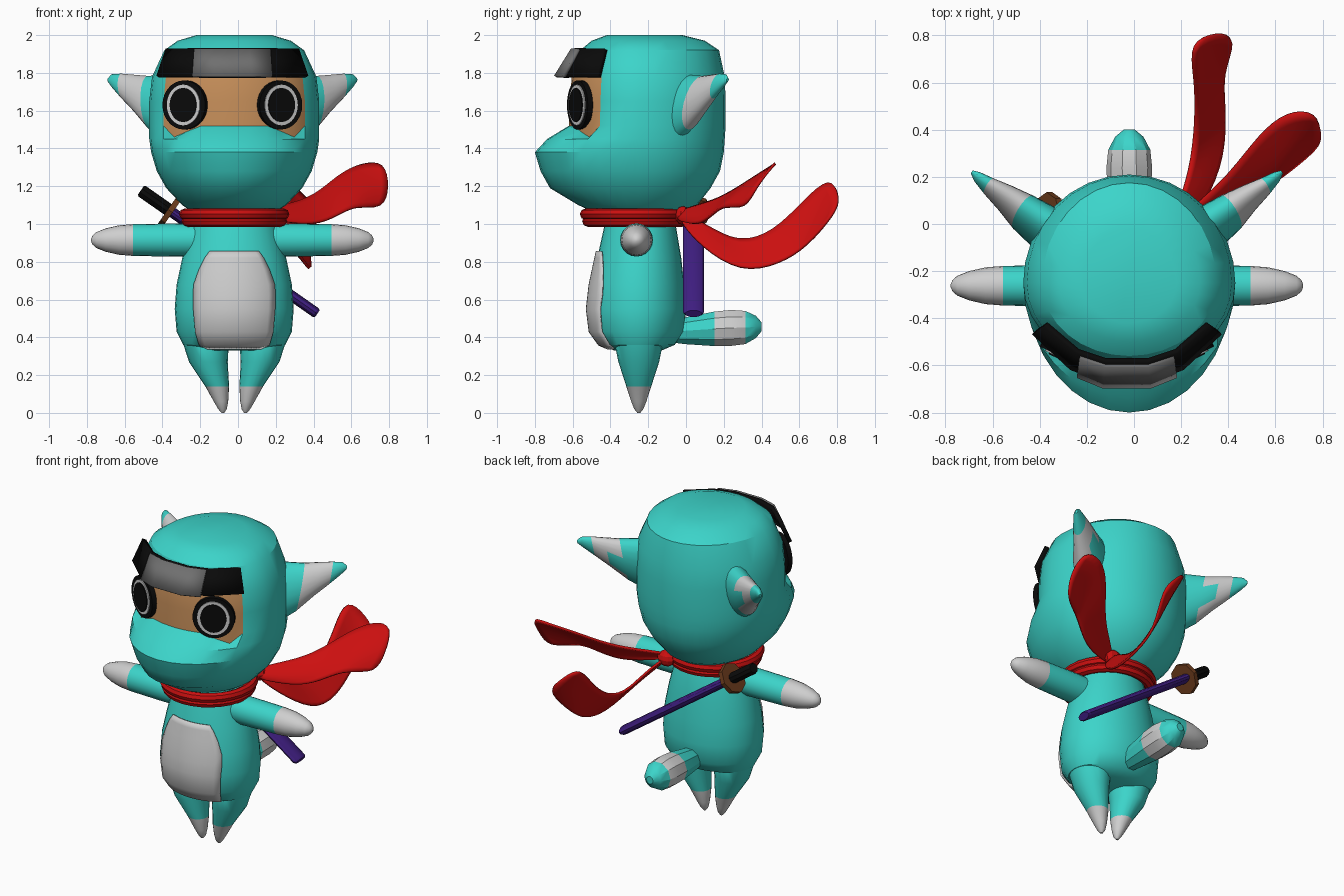
import bpy, bmesh, math
from mathutils import Vector, Matrix

if "Cube" in bpy.data.objects:
    bpy.data.objects.remove(bpy.data.objects["Cube"], do_unlink=True)

CX = -0.02      # centre line of head, body, legs and tail
CX2 = -0.03     # centre line of ears, arms and face details


def material(name, r, g, b):
    m = bpy.data.materials.new(name)
    m.use_nodes = True
    m.diffuse_color = (r, g, b, 1)
    bsdf = m.node_tree.nodes["Principled BSDF"]
    bsdf.inputs["Base Color"].default_value = (r, g, b, 1)
    bsdf.inputs["Roughness"].default_value = 0.6
    return m


TEAL = material("teal", 0.045, 0.66, 0.59)
PALE = material("pale grey", 0.62, 0.62, 0.62)
STEEL = material("steel grey", 0.16, 0.16, 0.16)
BLACK = material("black", 0.003, 0.003, 0.003)
TAN = material("tan", 0.56, 0.27, 0.10)
RED = material("red", 0.60, 0.005, 0.005)
PURPLE = material("purple", 0.05, 0.013, 0.22)
BROWN = material("brown", 0.15, 0.045, 0.012)


def build(name, verts, faces, mats, rule=None, angle=35):
    """Mesh object; rule(face centre) gives the material index."""
    me = bpy.data.meshes.new(name)
    me.from_pydata([tuple(v) for v in verts], [], faces)
    bm = bmesh.new()
    bm.from_mesh(me)
    bmesh.ops.recalc_face_normals(bm, faces=bm.faces[:])
    for f in bm.faces:
        f.material_index = rule(f.calc_center_median()) if rule else 0
    bm.to_mesh(me)
    bm.free()
    for m in mats:
        me.materials.append(m)
    ob = bpy.data.objects.new(name, me)
    bpy.context.collection.objects.link(ob)
    bpy.ops.object.select_all(action='DESELECT')
    ob.select_set(True)
    bpy.context.view_layer.objects.active = ob
    bpy.ops.object.shade_smooth_by_angle(angle=math.radians(angle))
    return ob


def loft(name, rings, mats, rule=None, angle=35):
    """Skin between closed rings, with flat caps."""
    n = len(rings[0])
    verts = [p for r in rings for p in r]
    faces = [(i * n + j, i * n + (j + 1) % n, (i + 1) * n + (j + 1) % n, (i + 1) * n + j)
             for i in range(len(rings) - 1) for j in range(n)]
    faces += [tuple(range(n)), tuple(range(len(verts) - n, len(verts)))]
    return build(name, verts, faces, mats, rule, angle)


def ellipse(c, u, v, n):
    c, u, v = Vector(c), Vector(u), Vector(v)
    return [c + u * math.cos(a) + v * math.sin(a)
            for a in (2 * math.pi * i / n for i in range(n))]


def egg(z, rx, yf, yb, ym, n):
    """Horizontal ring, half-ellipse in front of ym and another behind it."""
    pts = []
    for i in range(n):
        a = 2 * math.pi * i / n
        c = math.cos(a)
        pts.append(Vector((CX + rx * math.sin(a), ym + c * ((yf - ym) if c > 0 else (ym - yb) * -1 * -1), z)))
    return pts


# Head: z, half width, front y, back y
head_rows = [(1.05, .20, -.46, -.02), (1.10, .275, -.57, .06), (1.19, .36, -.72, .13),
             (1.28, .41, -.77, .18), (1.38, .44, -.80, .20), (1.45, .45, -.735, .205),
             (1.52, .45, -.62, .21), (1.65, .45, -.615, .21), (1.78, .435, -.605, .205),
             (1.92, .37, -.56, .175), (1.97, .30, -.50, .10), (2.0, .20, -.42, -.02)]
head_rings = [egg(z, rx, yf, yb, -.25, 32) for z, rx, yf, yb in head_rows]
for k, z in ((3, 1.49), (4, 1.46)):          # mask edge dips below each eye
    for i in (k, 32 - k):
        head_rings[6][i].z = z


def face_rule(c):
    return int(1.49 < c.z < 1.78 and c.y < -.25 and abs(c.x - CX) < .375)


loft("head", head_rings, [TEAL, TAN], face_rule, 30)

# Body
body_rows = [(.33, .20, -.38, -.13), (.36, .27, -.45, -.06), (.43, .305, -.50, -.01),
             (.55, .315, -.515, 0), (.68, .305, -.50, -.01), (.82, .275, -.47, -.025),
             (1.0, .225, -.43, -.055), (1.06, .20, -.41, -.08)]
loft("body", [egg(z, rx, yf, yb, -.25, 32) for z, rx, yf, yb in body_rows], [TEAL])

# Belly patch follows the body front
def body_y(dx, z):
    for (z0, r0, f0, _), (z1, r1, f1, _) in zip(body_rows, body_rows[1:]):
        if z0 <= z <= z1:
            t = (z - z0) / (z1 - z0)
            r, f = r0 + (r1 - r0) * t, f0 + (f1 - f0) * t
            return -.25 + (f + .25) * math.sqrt(max(0, 1 - (dx / r) ** 2))


rows = [(.34, .14), (.36, .185), (.43, .205), (.55, .215), (.62, .217), (.68, .213), (.76, .185), (.82, .155), (.855, .13)]
verts, W = [], 13
for z, w in rows:
    for i in range(W):
        dx = w * (2 * i / (W - 1) - 1)
        verts.append((CX + dx, body_y(dx, z) - .011, z))
faces = [(r * W + i, r * W + i + 1, (r + 1) * W + i + 1, (r + 1) * W + i)
         for r in range(len(rows) - 1) for i in range(W - 1)]
belly = build("belly_patch", verts, faces, [PALE])
mod = belly.modifiers.new("thickness", 'SOLIDIFY')
mod.thickness, mod.offset = .009, 0

for side, s in (("right", -1), ("left", 1)):
    # Arms: distance out, radius
    arm = [(.15, .088), (.30, .088), (.525, .084), (.60, .078), (.67, .062), (.72, .042), (.74, .024), (.748, .006)]
    loft(side + "_arm", [ellipse((CX2 + s * d, -.262, .915), (0, r, 0), (0, 0, r), 20) for d, r in arm],
         [TEAL, PALE], lambda c: int(abs(c.x - CX2) > .525))

    # Legs: distance out, z, radius
    leg = [(.13, .45, .10), (.15, .37, .128), (.137, .27, .108), (.09, .14, .066),
           (.07, .06, .04), (.062, .02, .024), (.06, 0, .008)]
    loft(side + "_leg", [ellipse((CX + s * d, -.25, z), (r * .95, 0, 0), (0, r, 0), 20) for d, z, r in leg],
         [TEAL, PALE], lambda c: int(c.z < .14))

    # Ears: distance out, y, z, half height, half thickness
    ear = [(.33, -.03, 1.60, .19, .095), (.44, .05, 1.642, .142, .078), (.515, .11, 1.69, .10, .056),
           (.585, .16, 1.73, .066, .037), (.635, .20, 1.757, .036, .022), (.657, .22, 1.762, .01, .008)]
    loft(side + "_ear", [ellipse((CX2 + s * d, y, z), (s * -.6 * t, .8 * t, 0),
                                 (s * .05 * h, .25 * h, h), 20) for d, y, z, h, t in ear],
         [TEAL, PALE], lambda c: int(.44 < abs(c.x - CX2) < .585))

    # Eyes: stacked oval discs turned with the face
    a = math.radians(26)
    out = Vector((s * math.sin(a), -math.cos(a), 0))
    across = Vector((math.cos(a), s * math.sin(a), 0))
    centre = Vector((CX2 + s * .257, -.575, 1.63))
    for part, mat, w, h, d in (("rim", BLACK, .126, .13, 0), ("ring", PALE, .097, .108, .006),
                               ("pupil", BLACK, .078, .09, .012)):
        loft(side + "_eye_" + part, [ellipse(centre + out * k, across * w, (0, 0, h), 28)
                                     for k in (-.03 if d == 0 else d - .006, d)], [mat])

# Tail: y, z, radius
tail = [(-.08, .43, .06), (0, .435, .075), (.15, .445, .096), (.24, .45, .10),
        (.315, .452, .092), (.37, .455, .062), (.40, .456, .025)]
loft("tail", [ellipse((CX, y, z), (r * .97, 0, 0), (0, 0, r), 10) for y, z, r in tail],
     [TEAL, PALE], lambda c: int(.15 < c.y < .315), 30)


# Headband and its metal plate: strips that flare forward at the bottom
def strip(name, top, bottom, mat, thick):
    pts = [(CX2 + x, y, 1.925) for x, y in top] + [(CX2 + x, y, 1.78) for x, y in bottom]
    n = len(top)
    ob = build(name, pts, [(i, i + 1, n + i + 1, n + i) for i in range(n - 1)], [mat])
    m = ob.modifiers.new("thickness", 'SOLIDIFY')
    m.thickness, m.offset = thick, 0


def mirrored(half):
    return [(-x, y) for x, y in half] + [(x, y) for x, y in reversed(half)]


strip("headband", mirrored([(.345, -.425), (.21, -.54), (.09, -.58)]),
      mirrored([(.395, -.46), (.235, -.61), (.10, -.66)]), BLACK, .025)
strip("headband_plate", mirrored([(.20, -.565), (.09, -.60)]),
      mirrored([(.21, -.645), (.10, -.69)]), STEEL, .02)

# Scarf collar: two stacked loops
for name, z, r in (("scarf_upper_loop", 1.052, .262), ("scarf_lower_loop", 1.015, .25)):
    bpy.ops.mesh.primitive_torus_add(major_segments=28, minor_segments=8, major_radius=r, minor_radius=.03,
                                     location=(CX, -.27, z))
    ob = bpy.context.object
    ob.name = name
    ob.data.materials.append(RED)
    bpy.ops.object.shade_smooth_by_angle(angle=math.radians(40))

# Scarf knot
bpy.ops.mesh.primitive_uv_sphere_add(segments=10, ring_count=6, radius=.055, location=(.15, -.015, 1.045))
knot = bpy.context.object
knot.name = "scarf_knot"
knot.scale = (1.1, .8, .9)
knot.data.materials.append(RED)


# Scarf tails: ribbons between two edges with a soft centre fold
def ribbon(name, left, right, fold):
    verts = []
    for l, r in zip(left, right):
        l, r = Vector(l), Vector(r)
        verts += [l, (l + r) / 2 + Vector(fold) * min(1, (l - r).length / .15), r]
    faces = [(3 * i + j, 3 * i + j + 1, 3 * i + j + 4, 3 * i + j + 3)
             for i in range(len(left) - 1) for j in range(2)]
    ob = build(name, verts, faces, [RED], None, 180)
    m = ob.modifiers.new("smooth", 'SUBSURF')
    m.levels = m.render_levels = 2
    m = ob.modifiers.new("thickness", 'SOLIDIFY')
    m.thickness, m.offset = .014, 0


ribbon("scarf_long_tail",
       [(.14, -.03, 1.06), (.20, .10, 1.0), (.25, .28, .89), (.265, .47, .96), (.26, .62, 1.12), (.235, .77, 1.26)],
       [(.18, -.03, 1.01), (.30, .08, .88), (.385, .29, .74), (.385, .50, .79), (.37, .64, .88), (.44, .79, 1.06)],
       (.02, .035, -.02))
ribbon("scarf_short_tail",
       [(.14, -.03, 1.07), (.25, .07, 1.10), (.40, .20, 1.14), (.53, .38, 1.26), (.65, .48, 1.32), (.78, .475, 1.33)],
       [(.18, -.04, 1.02), (.32, .02, 1.0), (.44, .08, 1.0), (.55, .15, 1.06), (.63, .20, 1.10), (.77, .315, 1.075)],
       (.025, -.03, -.01))

# Sword across the back
axis = Vector((-.82, 0, .573)).normalized()
flat = Vector((.573, 0, .82)).normalized()
base = Vector((.42, .04, .525))


def sword_part(name, rows, n, mat):
    loft(name, [ellipse(base + axis * d, flat * w, (0, h, 0), n) for d, w, h in rows], [mat])


sword_part("scabbard", [(0, .022, .045), (.012, .028, .055), (.94, .028, .055)], 12, PURPLE)
sword_part("sword_guard", [(.935, .095, .095), (.965, .095, .095)], 8, BROWN)
sword_part("sword_handle", [(.96, .034, .042), (1.13, .034, .042), (1.14, .028, .035)], 10, BLACK)
